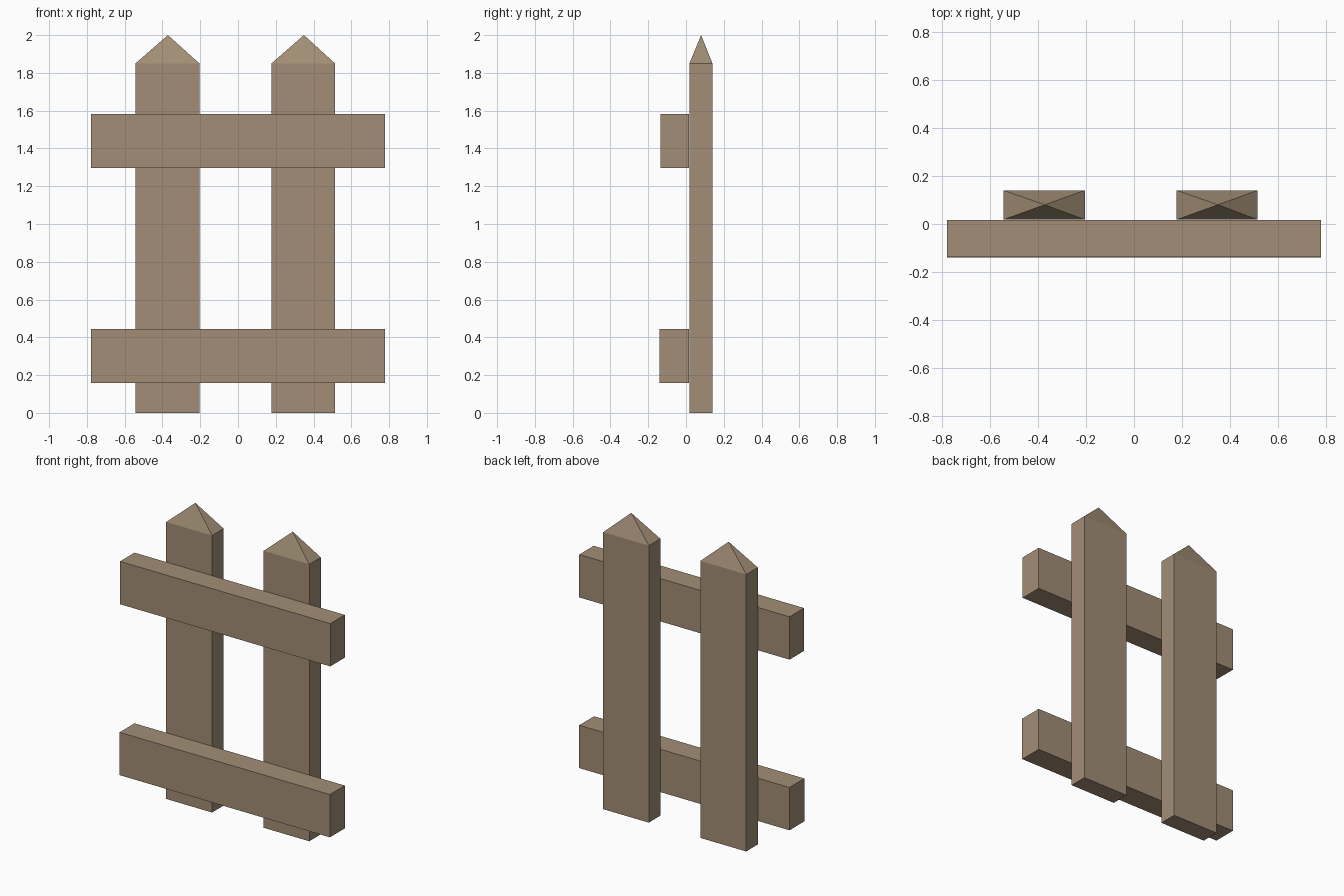
import bpy, bmesh

if "Cube" in bpy.data.objects:
    bpy.data.objects.remove(bpy.data.objects["Cube"])

wood = bpy.data.materials.new("wood")
wood.diffuse_color = (0.36, 0.27, 0.18, 1)
wood.use_nodes = True
wood.node_tree.nodes["Principled BSDF"].inputs["Base Color"].default_value = wood.diffuse_color


def box(name, x, y, z, tip=None, back_drop=0.0):
    """Box from (min, max) ranges; an optional tip turns the top into a point."""
    bm = bmesh.new()
    bmesh.ops.create_cube(bm, size=1)
    for v in bm.verts:
        v.co = [r[int(c > 0)] for r, c in zip((x, y, z), v.co)]
        if v.co.z == z[1] and v.co.y > sum(y) / 2:
            v.co.z -= back_drop
    if tip:
        top = max(bm.faces, key=lambda f: f.calc_center_median().z)
        apex = bmesh.ops.poke(bm, faces=[top])["verts"][0]
        apex.co = tip
    bmesh.ops.recalc_face_normals(bm, faces=bm.faces)
    mesh = bpy.data.meshes.new(name)
    bm.to_mesh(mesh)
    bm.free()
    mesh.materials.append(wood)
    obj = bpy.data.objects.new(name, mesh)
    bpy.context.collection.objects.link(obj)


# Pointed upright pickets
for name, x0, x1, tip_x in (("left_picket", -0.543, -0.204, -0.371),
                            ("right_picket", 0.177, 0.514, 0.349)):
    box(name, (x0, x1), (0.018, 0.14), (0, 1.85), (tip_x, 0.08, 2.0), 0.006)

# Horizontal rails across the front
for name, y0, z0, z1 in (("lower_rail", -0.14, 0.157, 0.443),
                         ("upper_rail", -0.136, 1.297, 1.583)):
    box(name, (-0.777, 0.777), (y0, 0.017), (z0, z1))
